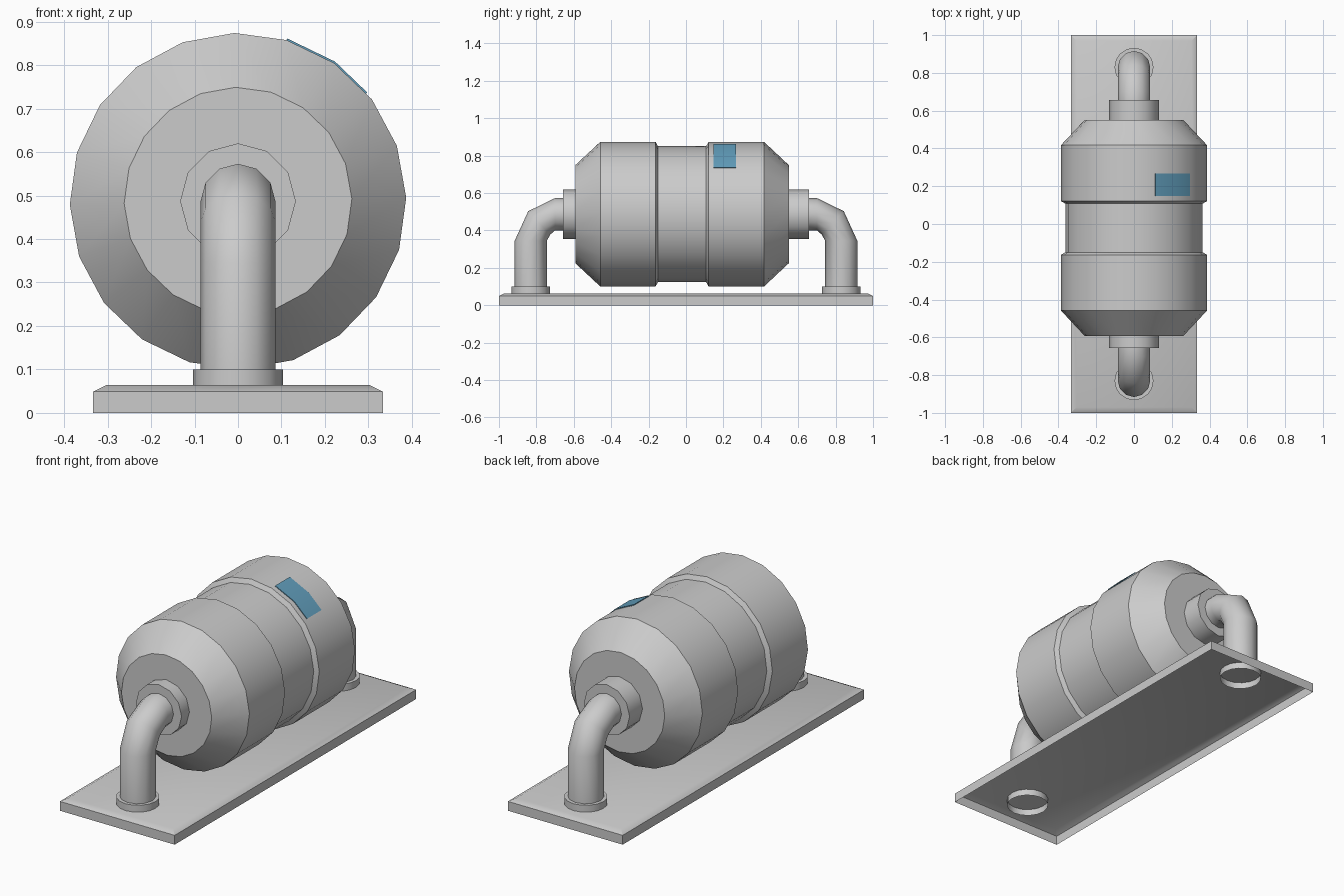
import bpy, bmesh, math
from mathutils import Vector

if "Cube" in bpy.data.objects:
    bpy.data.objects.remove(bpy.data.objects["Cube"])


def material(name, rgb):
    m = bpy.data.materials.new(name)
    m.diffuse_color = (*rgb, 1)
    m.use_nodes = True
    m.node_tree.nodes["Principled BSDF"].inputs["Base Color"].default_value = m.diffuse_color
    return m


GREY = material("light grey metal", (0.6, 0.6, 0.6))
BLUE = material("blue label", (0.12, 0.34, 0.5))
AXIS_Z = 0.487
TWIST = math.radians(1.2)


def finish(name, bm, mat, angle=None, recalc=True):
    if recalc:
        bmesh.ops.recalc_face_normals(bm, faces=bm.faces)
    me = bpy.data.meshes.new(name)
    bm.to_mesh(me)
    bm.free()
    me.materials.append(mat)
    ob = bpy.data.objects.new(name, me)
    bpy.context.collection.objects.link(ob)
    if angle:
        bpy.ops.object.select_all(action='DESELECT')
        ob.select_set(True)
        bpy.context.view_layer.objects.active = ob
        bpy.ops.object.shade_smooth_by_angle(angle=math.radians(angle))
    return ob


def loft(name, sections, sides, angle, twist=0.0, cap=(True, True)):
    """Skin round sections (centre, u, v, radius), u and v spanning each circle."""
    bm = bmesh.new()
    rings = []
    for c, u, v, r in sections:
        ring = []
        for i in range(sides):
            a = twist + math.tau * i / sides
            ring.append(bm.verts.new(Vector(c) + r * (math.cos(a) * Vector(u) + math.sin(a) * Vector(v))))
        rings.append(ring)
    for a, b in zip(rings, rings[1:]):
        for i in range(sides):
            j = (i + 1) % sides
            bm.faces.new((a[i], a[j], b[j], b[i]))
    if cap[0]:
        bm.faces.new(rings[0][::-1])
    if cap[1]:
        bm.faces.new(rings[-1])
    return finish(name, bm, GREY, angle)


X, Y, Z = (1, 0, 0), (0, 1, 0), (0, 0, 1)

# Tank: turned profile along y with a recessed middle band
profile = [(-0.592, 0.262), (-0.458, 0.387), (-0.163, 0.387), (-0.15, 0.364),
           (0.108, 0.364), (0.121, 0.387), (0.417, 0.387), (0.55, 0.262)]
loft("tank", [((0, y, AXIS_Z), X, Z, r) for y, r in profile], 20, 30, TWIST)

# Each end: collar on the tank, bent pipe, collar on the base
for s, end, inner in ((-1, "front", 0.58), (1, "back", 0.54)):
    loft(end + "_tank_collar", [((0, s * y, AXIS_Z), X, Z, 0.133) for y in (inner, 0.657)], 12, 40)

    path = [(0.64, 0.487, 90), (0.70, 0.487, 90), (0.785, 0.44, 47), (0.83, 0.345, 0), (0.83, 0.08, 0)]
    secs = []
    for y, z, tilt in path:
        t = math.radians(tilt)
        secs.append(((0, s * y, z), X, (0, s * math.cos(t), math.sin(t)), 0.086))
    loft(end + "_pipe", secs, 12, 50)

    loft(end + "_base_collar", [((0, s * 0.83, z), X, Y, 0.103) for z in (0.03, 0.10)],
         16, 40, cap=(False, True))

# Base plate: shallow tray open underneath with a chamfered top edge
bm = bmesh.new()
rings = [[bm.verts.new((sx * x, sy * y, z)) for sx, sy in ((-1, -1), (1, -1), (1, 1), (-1, 1))]
         for x, y, z in ((0.333, 1.0, 0), (0.333, 1.0, 0.049), (0.303, 0.97, 0.064))]
for a, b in zip(rings, rings[1:]):
    for i in range(4):
        j = (i + 1) % 4
        bm.faces.new((a[i], a[j], b[j], b[i]))
bm.faces.new(rings[-1])
finish("base_plate", bm, GREY, 30, recalc=False)

# Label: thin plate wrapped over two tank facets
bm = bmesh.new()


def rim(k, r):
    a = TWIST + math.radians(18 * k)
    return Vector((r * math.cos(a), 0, AXIS_Z + r * math.sin(a)))


layers = []
for r in (0.386, 0.391):
    p = [rim(4, r), rim(3, r), rim(3, r).lerp(rim(2, r), 0.84)]
    layers.append([[bm.verts.new((q.x, y, q.z)) for q in p] for y in (0.148, 0.268)])
lo, hi = layers
for i in range(2):
    for g in (lo, hi):
        bm.faces.new((g[0][i], g[0][i + 1], g[1][i + 1], g[1][i]))
    for e in (0, 1):
        bm.faces.new((lo[e][i], lo[e][i + 1], hi[e][i + 1], hi[e][i]))
for i in (0, 2):
    bm.faces.new((lo[0][i], lo[1][i], hi[1][i], hi[0][i]))
finish("label", bm, BLUE, 30)
